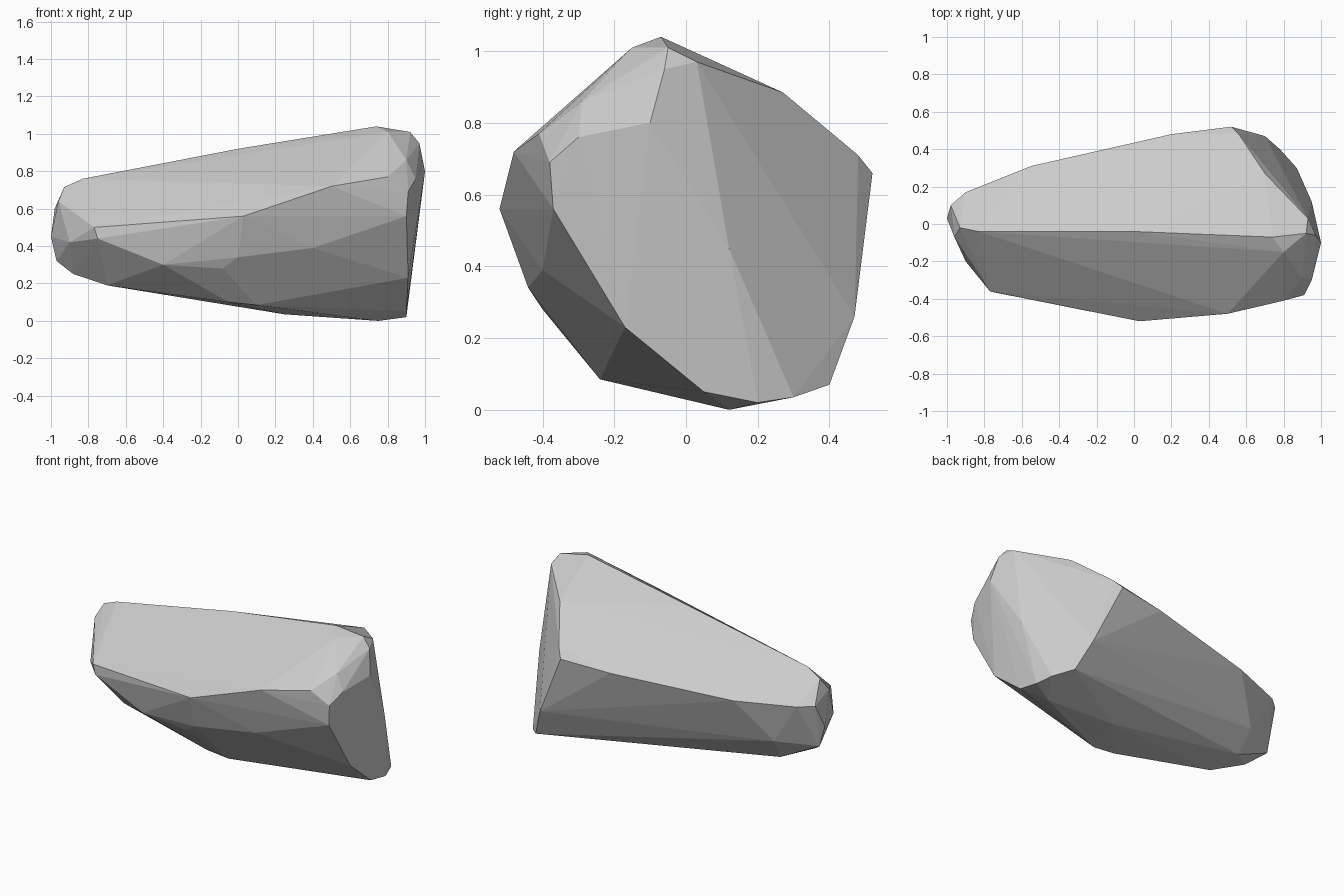
import bpy, bmesh, math

# Key corners of the chipped stone, grouped by the edge they lie on
crest = [(-.93, -.02, .715), (-.83, -.04, .76), (0, -.04, .92),
         (.74, -.07, 1.04), (.92, -.05, 1.01)]
shoulder = [(.8, -.15, 1.01), (.9, -.29, .86), (.97, -.06, .95),
            (1, -.1, .8), (.95, -.3, .76)]
brow = [(-.77, -.36, .5), (.03, -.52, .56), (.5, -.48, .72),
        (.8, -.41, .77), (.91, -.38, .69)]
belly = [(-.75, -.365, .44), (-.4, -.39, .3), (-.08, -.40, .28),
         (0, -.44, .34), (.4, -.40, .39), (.9, -.37, .56)]
keel = [(-.7, -.15, .19), (-.05, -.24, .1), (.1, -.24, .085),
        (.91, -.17, .23), (.9, .05, .05)]
underside = [(-.72, .08, .2), (.25, .1, .035), (.75, .12, 0),
             (.9, .2, .02), (.87, .3, .035), (.78, .4, .07)]
back = [(.7, .47, .26), (.52, .52, .66), (.2, .48, .64),
        (-.55, .31, .6), (-.9, .17, .6), (-.74, .17, .34)]
back_corner = [(.56, .48, .71), (.7, .27, .885), (.93, .03, .97), (.95, .12, .45)]
narrow_end = [(-1, .03, .45), (-.98, .1, .6), (-.97, .04, .32),
              (-.88, -.05, .25), (-.9, -.2, .42), (-.96, -.07, .64)]

# Wrap the corners in one closed skin and merge nearly flat facets
bm = bmesh.new()
for edge_line in (crest, shoulder, brow, belly, keel, underside,
                  back, back_corner, narrow_end):
    for p in edge_line:
        bm.verts.new(p)
hull = bmesh.ops.convex_hull(bm, input=bm.verts[:])
loose = [v for v in bm.verts if not v.link_faces]
bmesh.ops.delete(bm, geom=loose, context='VERTS')
bmesh.ops.dissolve_limit(bm, angle_limit=math.radians(2),
                         verts=bm.verts[:], edges=bm.edges[:])
bmesh.ops.recalc_face_normals(bm, faces=bm.faces[:])

# Stone
mesh = bpy.data.meshes.new("stone")
bm.to_mesh(mesh)
bm.free()
stone = bpy.data.objects.new("stone", mesh)
bpy.context.collection.objects.link(stone)
